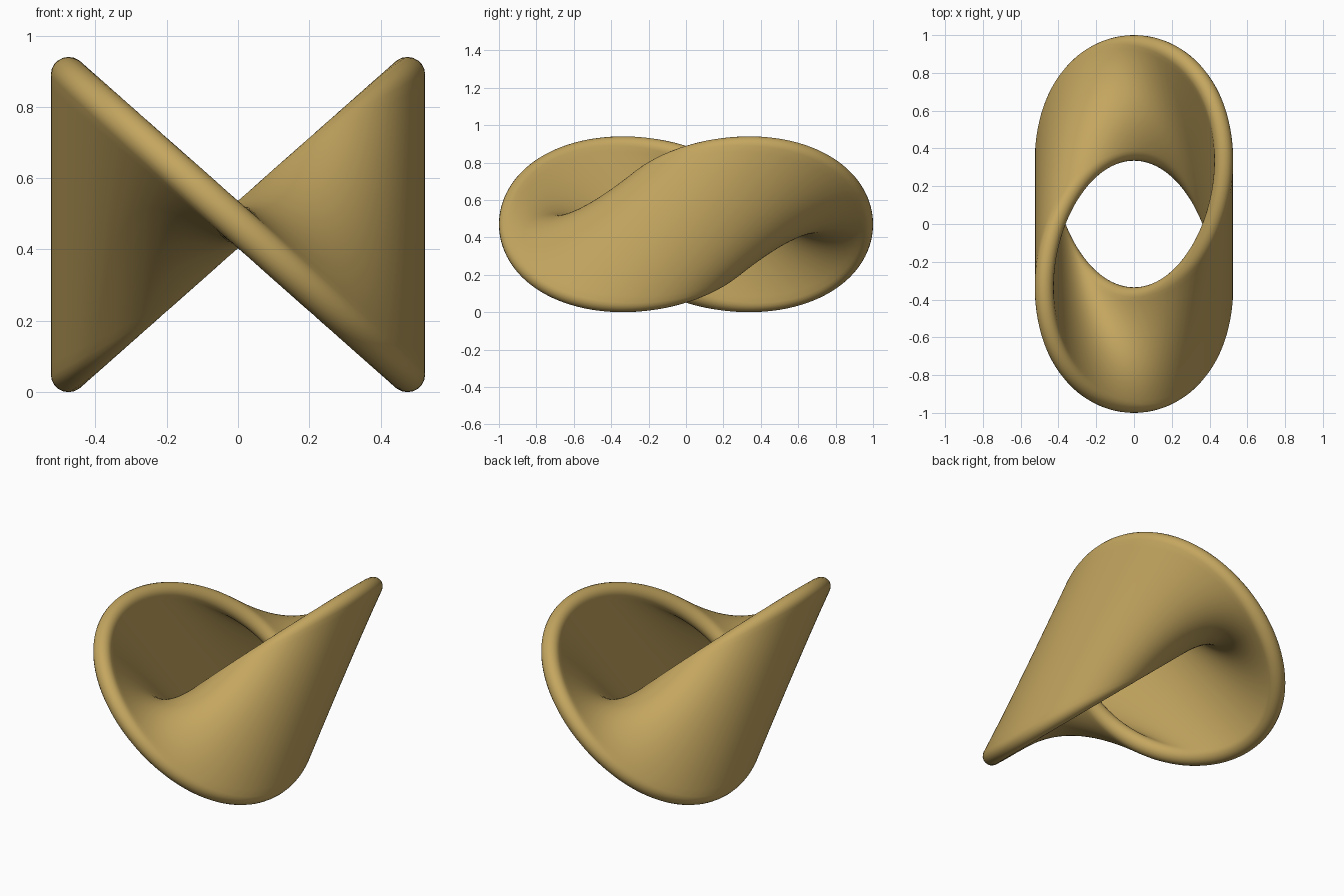
import bpy, bmesh
from math import sin, cos, pi
from mathutils import Vector

if "Cube" in bpy.data.objects:
    bpy.data.objects.remove(bpy.data.objects["Cube"])

HALF_X, HALF_Z, RADIUS = 0.475, 0.42, 0.05   # rim half sizes, half thickness
MID_Z = HALF_Z + RADIUS
N_T, N_U, N_CAP = 192, 24, 10                # around, across, per rounded rim


def reach(t):
    # slightly egg-shaped rim along y: outer end 0.95, inner end -0.385
    return 0.31 + 0.6675 * cos(t) - 0.0275 * cos(2 * t)


def mid(t, u):
    # straight ruling between two linked, tilted oval rims
    a = Vector((HALF_X * sin(t), -reach(t), MID_Z - HALF_Z * sin(t)))
    b = Vector((HALF_X * sin(t), reach(pi - t), MID_Z + HALF_Z * sin(t)))
    return a.lerp(b, u)


def frame(t, u):
    along = (mid(t + 1e-3, u) - mid(t - 1e-3, u)).normalized()
    across = mid(t, 1) - mid(t, 0)
    normal = along.cross(across).normalized()
    return normal, normal.cross(along).normalized()


def section(t):
    # closed cross-section: top side, round rim, bottom side, round rim
    pts = []
    for side, end in ((1, 1), (-1, 0)):
        for i in range(N_U):
            u = i / N_U if side > 0 else 1 - i / N_U
            if i:
                n, _ = frame(t, u)
                pts.append(mid(t, u) + n * RADIUS * side)
        n, out = frame(t, end)
        for i in range(N_CAP + 1):
            a = pi * i / N_CAP
            pts.append(mid(t, end) + (n * cos(a) + out * sin(a)) * RADIUS * side)
    return pts


# Fully twisted band
bm = bmesh.new()
rings = [[bm.verts.new(p) for p in section(2 * pi * i / N_T)] for i in range(N_T)]
for i, ring in enumerate(rings):
    nxt = rings[(i + 1) % N_T]
    for j in range(len(ring)):
        k = (j + 1) % len(ring)
        bm.faces.new((ring[j], ring[k], nxt[k], nxt[j])).smooth = True
bmesh.ops.recalc_face_normals(bm, faces=bm.faces)
mesh = bpy.data.meshes.new("twisted_band")
bm.to_mesh(mesh)
bm.free()

band = bpy.data.objects.new("twisted_band", mesh)
bpy.context.collection.objects.link(band)
mat = bpy.data.materials.new("ochre")
mat.diffuse_color = (0.55, 0.38, 0.115, 1)
mat.use_nodes = True
mat.node_tree.nodes["Principled BSDF"].inputs["Base Color"].default_value = mat.diffuse_color
mesh.materials.append(mat)
